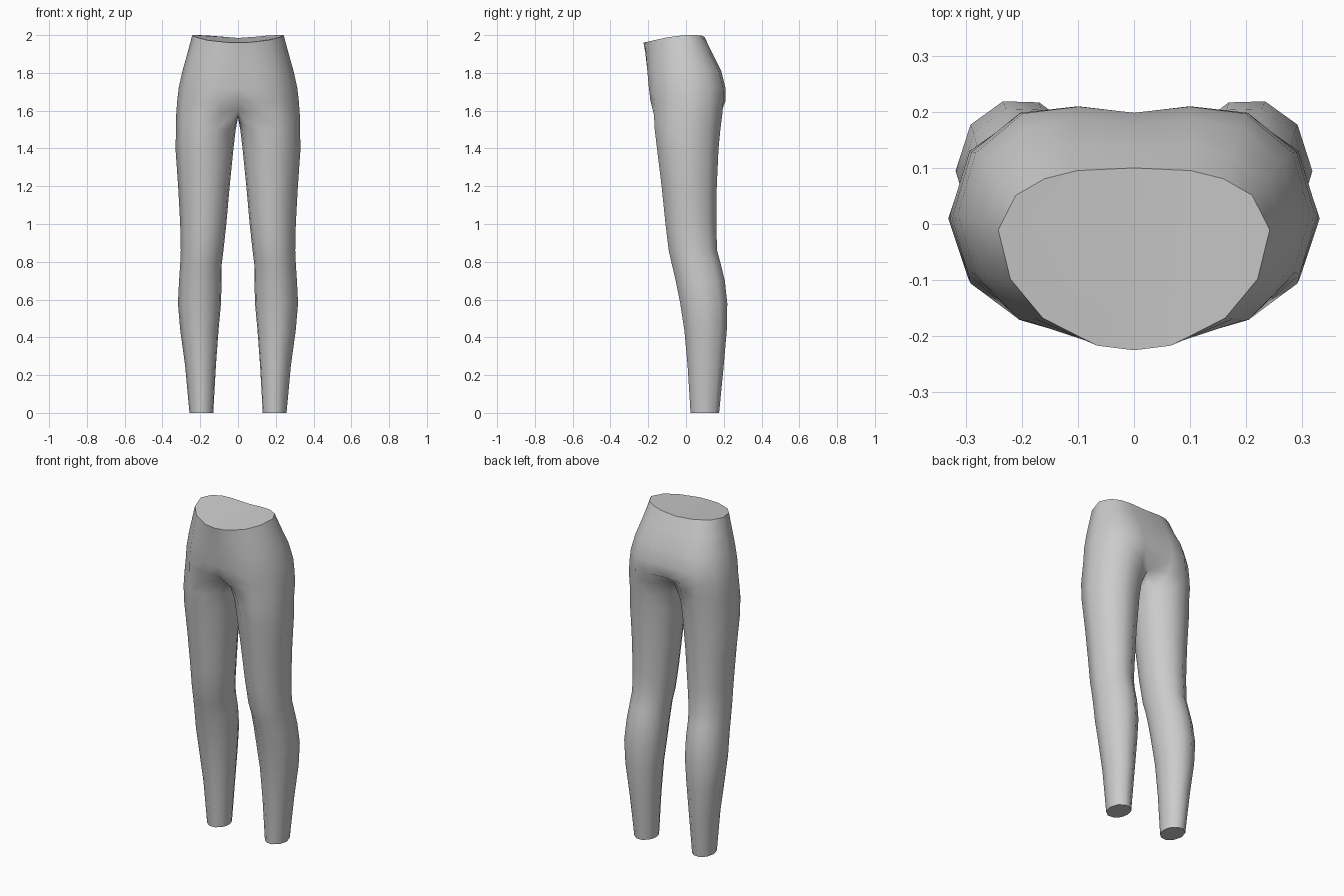
import bpy, bmesh, math

if "Cube" in bpy.data.objects:
    bpy.data.objects.remove(bpy.data.objects["Cube"])

fabric = bpy.data.materials.new("grey fabric")
fabric.diffuse_color = (0.6, 0.6, 0.6, 1)
fabric.use_nodes = True
fabric.node_tree.nodes["Principled BSDF"].inputs["Base Color"].default_value = fabric.diffuse_color

# Half outlines from front centre round the side to back centre (across, front-to-back)
HIP = [(0, .01), (.31, 0), (.65, .06), (.9, .26), (1, .53), (.9, .81), (.63, .99), (.31, 1.02), (0, .99)]
WAIST = [(0, 0), (.27, .025), (.67, .175), (.91, .39), (1, .66), (.87, .85), (.66, .94), (.42, .985), (0, 1)]
# Waistband height follows the outline: low in front, high at the sides
WAIST_Z = [1.96, 1.962, 1.973, 1.988, 2.0, 2.0, 1.998, 1.992, 1.985]
# Height, half width, front, back, blend from hip to waist outline
TORSO = [(None, .242, -.225, .1, 1), (1.91, .266, -.217, .138, .65), (1.81, .294, -.207, .182, .25),
         (1.72, .314, -.197, .202, .05), (1.65, .322, -.188, .202, 0)]
# Height, inner x, outer x, front, back
LEG = [(1.5, .012, .328, -.17, .188), (1.4, .024, .331, -.158, .178), (1.2, .044, .317, -.133, .168),
       (1.0, .062, .306, -.112, .165), (.86, .077, .303, -.095, .169), (.79, .086, .306, -.079, .188),
       (.7, .087, .312, -.058, .21), (.58, .09, .318, -.034, .223), (.44, .103, .306, -.012, .22),
       (.25, .117, .28, .006, .203), (0, .131, .257, .022, .178)]
ANGLES = [-140, -110, -77, -40, 0, 40, 75, 108, 140, 160, 180, 200]

bm = bmesh.new()


def ring(points):
    return [bm.verts.new(p) for p in points]


def bridge(a, b, closed):
    n = len(a)
    for i in range(n if closed else n - 1):
        j = (i + 1) % n
        bm.faces.new((a[i], b[i], b[j], a[j]))


# Hips and waist
torso = []
for z, w, front, back, t in TORSO:
    pts = []
    for (hu, hv), (wu, wv), wz in zip(HIP, WAIST, WAIST_Z):
        u, v = hu + (wu - hu) * t, hv + (wv - hv) * t
        pts.append((u * w, front + v * (back - front), wz if z is None else z))
    torso.append(ring(pts))
for a, b in zip(torso, torso[1:]):
    bridge(a, b, False)
bm.faces.new(torso[0])

# Crotch loop: tucked in at the centre, closed by a strip on the middle plane
crotch = ring([(0, -.10, 1.605), (.085, -.165, 1.59), (.205, -.17, 1.58), (.295, -.09, 1.58),
               (.327, .02, 1.58), (.293, .13, 1.58), (.205, .192, 1.58), (.09, .182, 1.585), (0, .12, 1.595),
               (0, .07, 1.575), (0, .01, 1.565), (0, -.05, 1.575)])
bridge(torso[-1], crotch[:9], False)

# Leg down to the closed ankle
previous = crotch
for z, x0, x1, y0, y1 in LEG:
    loop = ring([((x0 + x1) / 2 + (x1 - x0) / 2 * math.cos(math.radians(a)),
                  (y0 + y1) / 2 + (y1 - y0) / 2 * math.sin(math.radians(a)), z) for a in ANGLES])
    bridge(previous, loop, True)
    previous = loop
bm.faces.new(previous)

bmesh.ops.recalc_face_normals(bm, faces=bm.faces)
# Open half surface: make sure the ankle cap faces down
bm.faces.ensure_lookup_table()
if bm.faces[-1].normal.z > 0:
    bmesh.ops.reverse_faces(bm, faces=bm.faces)
mesh = bpy.data.meshes.new("leggings")
bm.to_mesh(mesh)
bm.free()
mesh.materials.append(fabric)
leggings = bpy.data.objects.new("leggings", mesh)
bpy.context.collection.objects.link(leggings)

# Second half
mirror = leggings.modifiers.new("mirror", 'MIRROR')
mirror.use_clip = True
mirror.merge_threshold = 0.001

bpy.context.view_layer.objects.active = leggings
leggings.select_set(True)
bpy.ops.object.shade_smooth_by_angle(angle=math.radians(55))
